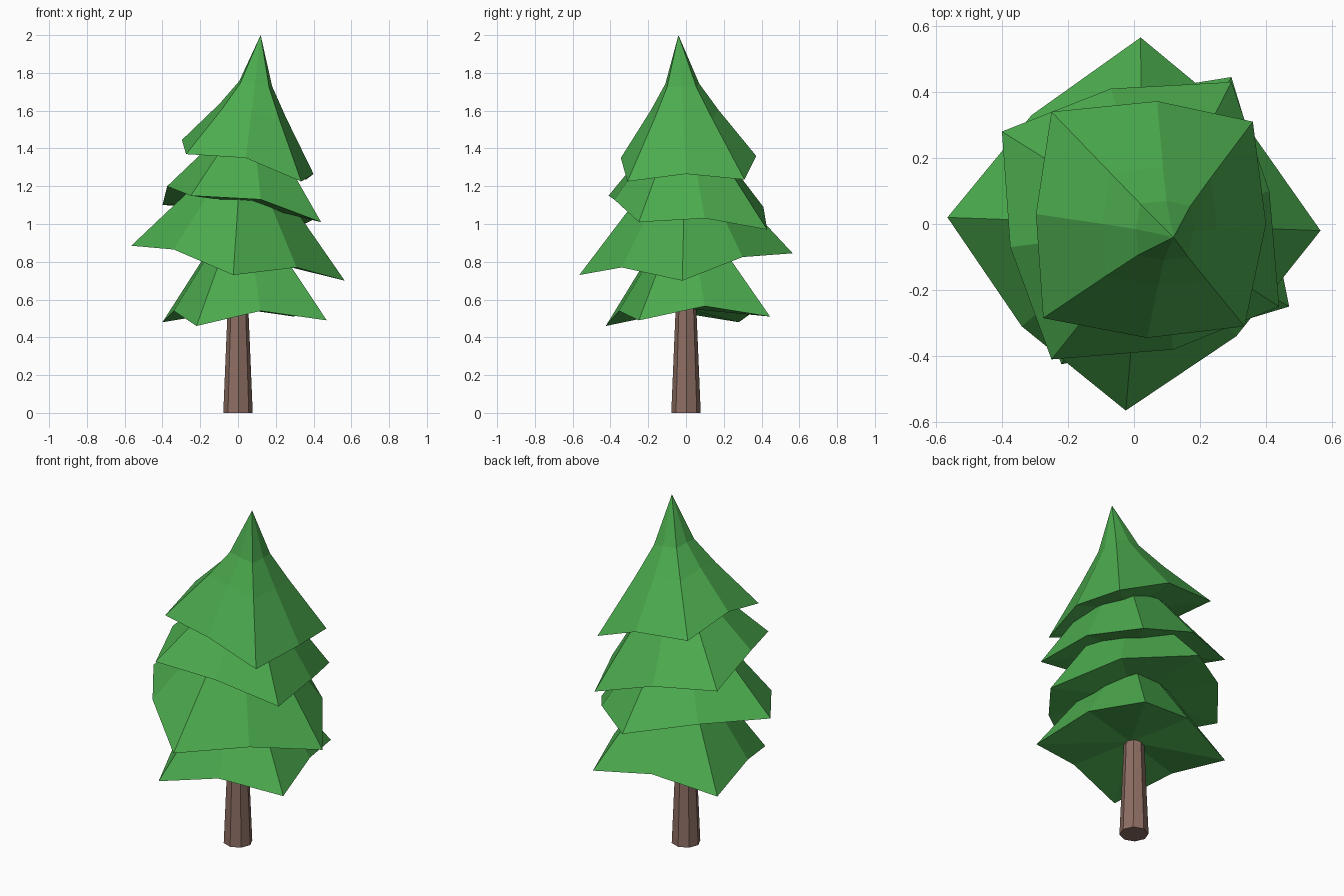
import bpy, bmesh, math
from mathutils import Vector

if "Cube" in bpy.data.objects:
    bpy.data.objects.remove(bpy.data.objects["Cube"])


def material(name, rgb):
    m = bpy.data.materials.new(name)
    m.diffuse_color = (*rgb, 1)
    m.use_nodes = True
    m.node_tree.nodes["Principled BSDF"].inputs["Base Color"].default_value = m.diffuse_color
    return m


GREEN = material("pine_green", (0.072, 0.41, 0.077))
BROWN = material("bark_brown", (0.266, 0.156, 0.125))


def finish(bm, name, mat):
    bmesh.ops.recalc_face_normals(bm, faces=bm.faces)
    me = bpy.data.meshes.new(name)
    bm.to_mesh(me)
    bm.free()
    me.materials.append(mat)
    ob = bpy.data.objects.new(name, me)
    bpy.context.collection.objects.link(ob)
    return ob


def bridge(bm, a, b):
    n = len(a)
    for i in range(n):
        bm.faces.new((a[i], a[(i + 1) % n], b[(i + 1) % n], b[i]))


def fan(bm, ring, point):
    v = bm.verts.new(point)
    for i in range(len(ring)):
        bm.faces.new((ring[i], ring[(i + 1) % len(ring)], v))


# One skirt of branches: zigzag rim, two shrinking rings, leaning tip
def tier(name, rim, apex):
    rim = [Vector(p) for p in rim]
    apex = Vector(apex)
    centre = sum(rim, Vector()) / len(rim)
    centre.z = sum(p.z for p in rim[::2]) / 4
    bm = bmesh.new()
    rings = [[bm.verts.new(p) for p in rim]]
    for rise, size, tilt in ((0.4, 0.5, 0.4), (0.62, 0.25, 0.15)):
        c = centre.lerp(apex, rise)
        rings.append([bm.verts.new(c + Vector(((p.x - centre.x) * size,
                                               (p.y - centre.y) * size,
                                               (p.z - centre.z) * tilt))) for p in rim])
    bridge(bm, rings[0], rings[1])
    bridge(bm, rings[1], rings[2])
    fan(bm, rings[2], apex)
    under = Vector((centre.x, centre.y, sum(p.z for p in rim[1::2]) / 4))
    fan(bm, rings[0], under)
    return finish(bm, name, GREEN)


# Rims run anticlockwise: drooping tip, raised middle, tip, ...
tier("branches_lowest",
     [(-0.22, -0.425, 0.46), (0.12, -0.355, 0.54), (0.47, -0.25, 0.49), (0.40, 0.10, 0.565),
      (0.295, 0.445, 0.51), (-0.05, 0.39, 0.56), (-0.40, 0.28, 0.48), (-0.34, -0.09, 0.54)],
     (0.03, 0.0, 1.32))
tier("branches_lower",
     [(-0.025, -0.565, 0.73), (0.31, -0.34, 0.77), (0.565, -0.02, 0.70), (0.34, 0.30, 0.825),
      (0.02, 0.565, 0.845), (-0.31, 0.33, 0.90), (-0.565, 0.02, 0.885), (-0.34, -0.31, 0.865)],
     (0.03, 0.0, 1.63))
tier("branches_upper",
     [(-0.25, -0.41, 1.15), (0.12, -0.38, 1.13), (0.44, -0.25, 1.01), (0.41, 0.10, 1.03),
      (0.295, 0.43, 0.97), (-0.07, 0.41, 1.09), (-0.40, 0.28, 1.10), (-0.375, -0.07, 1.20)],
     (0.08, -0.02, 1.80))
tier("branches_top",
     [(-0.275, -0.285, 1.37), (0.04, -0.345, 1.35), (0.335, -0.31, 1.225), (0.40, 0.0, 1.265),
      (0.36, 0.31, 1.235), (0.07, 0.372, 1.36), (-0.25, 0.34, 1.38), (-0.297, 0.03, 1.445)],
     (0.12, -0.04, 2.0))

# Tapered eight-sided trunk
bm = bmesh.new()
rings = []
for z, r in ((0, 0.078), (0.55, 0.055), (0.9, 0.04)):
    rings.append([bm.verts.new((r * math.cos(a), r * math.sin(a), z))
                  for a in (math.radians(45 * i + 2) for i in range(8))])
bridge(bm, rings[0], rings[1])
bridge(bm, rings[1], rings[2])
bm.faces.new(rings[0])
bm.faces.new(rings[2])
finish(bm, "trunk", BROWN)
